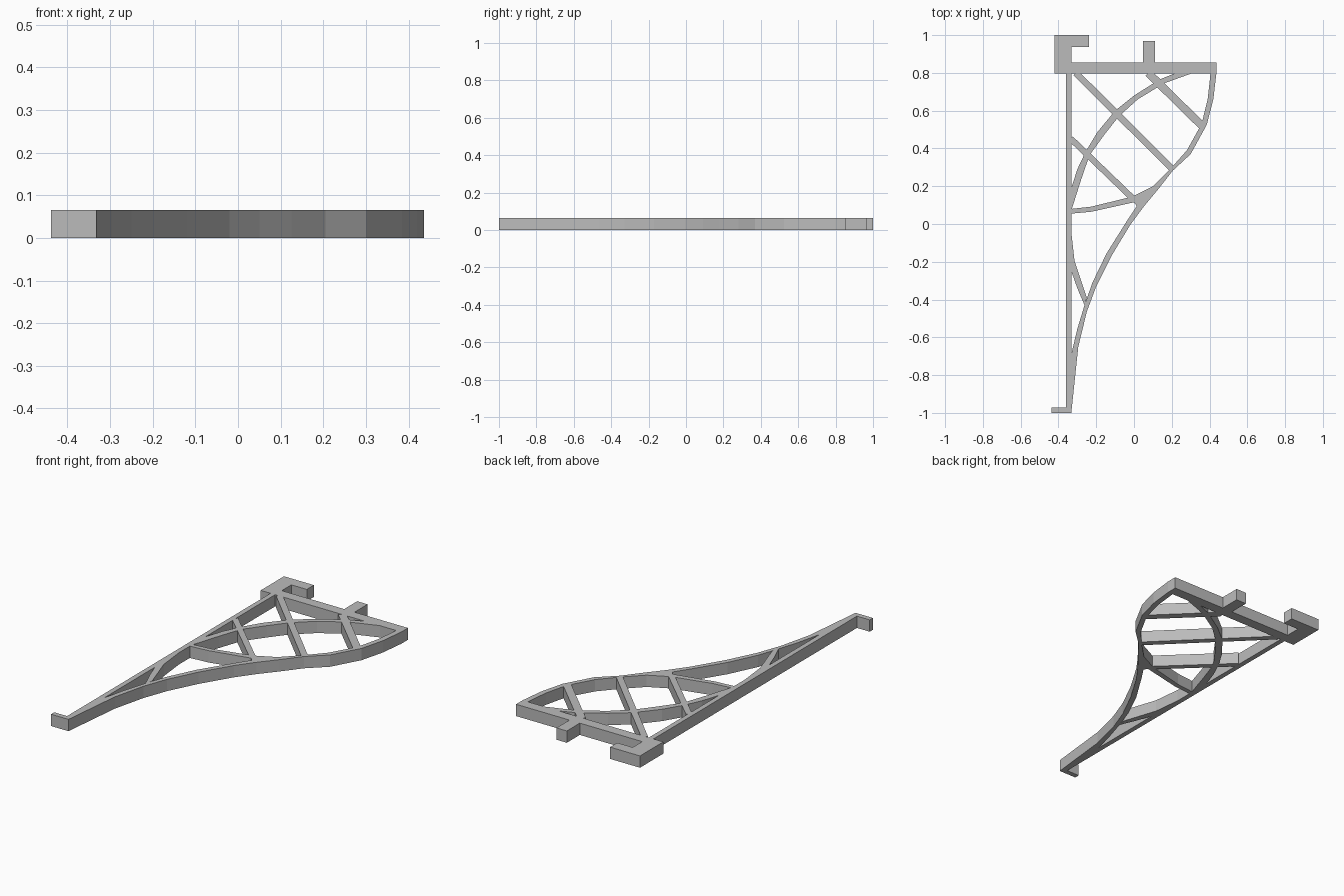
import bpy, bmesh
from mathutils import Vector

THICK = 0.065
grey = bpy.data.materials.new("light_grey")
grey.diffuse_color = (0.5, 0.5, 0.5, 1)


def plate(name, outline):
    """Extrude a flat outline to the common thickness."""
    bm = bmesh.new()
    face = bm.faces.new([bm.verts.new((x, y, 0)) for x, y in outline])
    top = bmesh.ops.extrude_face_region(bm, geom=[face])["geom"]
    verts = [g for g in top if isinstance(g, bmesh.types.BMVert)]
    bmesh.ops.translate(bm, verts=verts, vec=(0, 0, THICK))
    bmesh.ops.recalc_face_normals(bm, faces=bm.faces)
    mesh = bpy.data.meshes.new(name)
    bm.to_mesh(mesh)
    bm.free()
    mesh.materials.append(grey)
    obj = bpy.data.objects.new(name, mesh)
    bpy.context.collection.objects.link(obj)


def box(name, x0, x1, y0, y1):
    plate(name, [(x0, y0), (x1, y0), (x1, y1), (x0, y1)])


def strip(name, side_a, side_b):
    """Tapering curved rib between two edge lines running the same way."""
    plate(name, side_a + side_b[::-1])


def brace(name, a, b, width):
    """Straight bar between two centre points."""
    a, b = Vector(a), Vector(b)
    d = (b - a).normalized() * width / 2
    n = Vector((-d.y, d.x))
    plate(name, [a + n, a - n, b - n, b + n])


# Straight frame
box("spine", -0.36, -0.332, -1.0, 0.8)
box("foot", -0.438, -0.36, -1.0, -0.972)
box("top_bar", -0.42, 0.436, 0.797, 0.855)
box("peg", 0.048, 0.111, 0.855, 0.968)
plate("hook", [(-0.42, 0.855), (-0.332, 0.855), (-0.332, 0.938),
               (-0.238, 0.938), (-0.238, 1.0), (-0.42, 1.0)])

# Outer rim: bulging upper part, then the long sweep down to the foot
strip("upper_rim",
      [(0.436, 0.797), (0.42, 0.66), (0.385, 0.525), (0.30, 0.37),
       (0.205, 0.282), (0.125, 0.18), (0.05, 0.09), (0.015, 0.095)],
      [(0.405, 0.797), (0.39, 0.66), (0.358, 0.53), (0.28, 0.39),
       (0.20, 0.30), (0.10, 0.20), (0.0, 0.15), (0.0, 0.115)])
strip("lower_rim",
      [(0.05, 0.09), (-0.02, -0.005), (-0.12, -0.17), (-0.20, -0.33),
       (-0.25, -0.465), (-0.295, -0.65), (-0.332, -1.0)],
      [(0.015, 0.095), (-0.035, 0.02), (-0.145, -0.155), (-0.22, -0.31),
       (-0.262, -0.43), (-0.30, -0.555), (-0.332, -0.69)])

# Inner arch from the top bar to the spine
strip("inner_arch",
      [(0.215, 0.797), (0.135, 0.765), (0.0, 0.68), (-0.10, 0.60),
       (-0.195, 0.485), (-0.255, 0.385), (-0.30, 0.29), (-0.332, 0.19)],
      [(0.305, 0.797), (0.16, 0.745), (0.02, 0.66), (-0.08, 0.57),
       (-0.155, 0.475), (-0.235, 0.365), (-0.28, 0.235), (-0.332, 0.07)])

# Curved struts near the spine
strip("middle_strut",
      [(-0.332, 0.08), (-0.225, 0.092), (-0.03, 0.14), (0.0, 0.15)],
      [(-0.332, 0.055), (-0.225, 0.065), (0.0, 0.115), (0.015, 0.095)])
strip("lower_strut",
      [(-0.332, -0.04), (-0.315, -0.195), (-0.25, -0.39)],
      [(-0.332, -0.25), (-0.30, -0.34), (-0.262, -0.43)])

# Diagonal braces
brace("long_brace", (-0.308, 0.80), (0.2, 0.293), 0.034)
brace("right_brace", (0.075, 0.80), (0.365, 0.515), 0.042)
brace("left_brace", (-0.335, 0.452), (-0.008, 0.137), 0.032)
